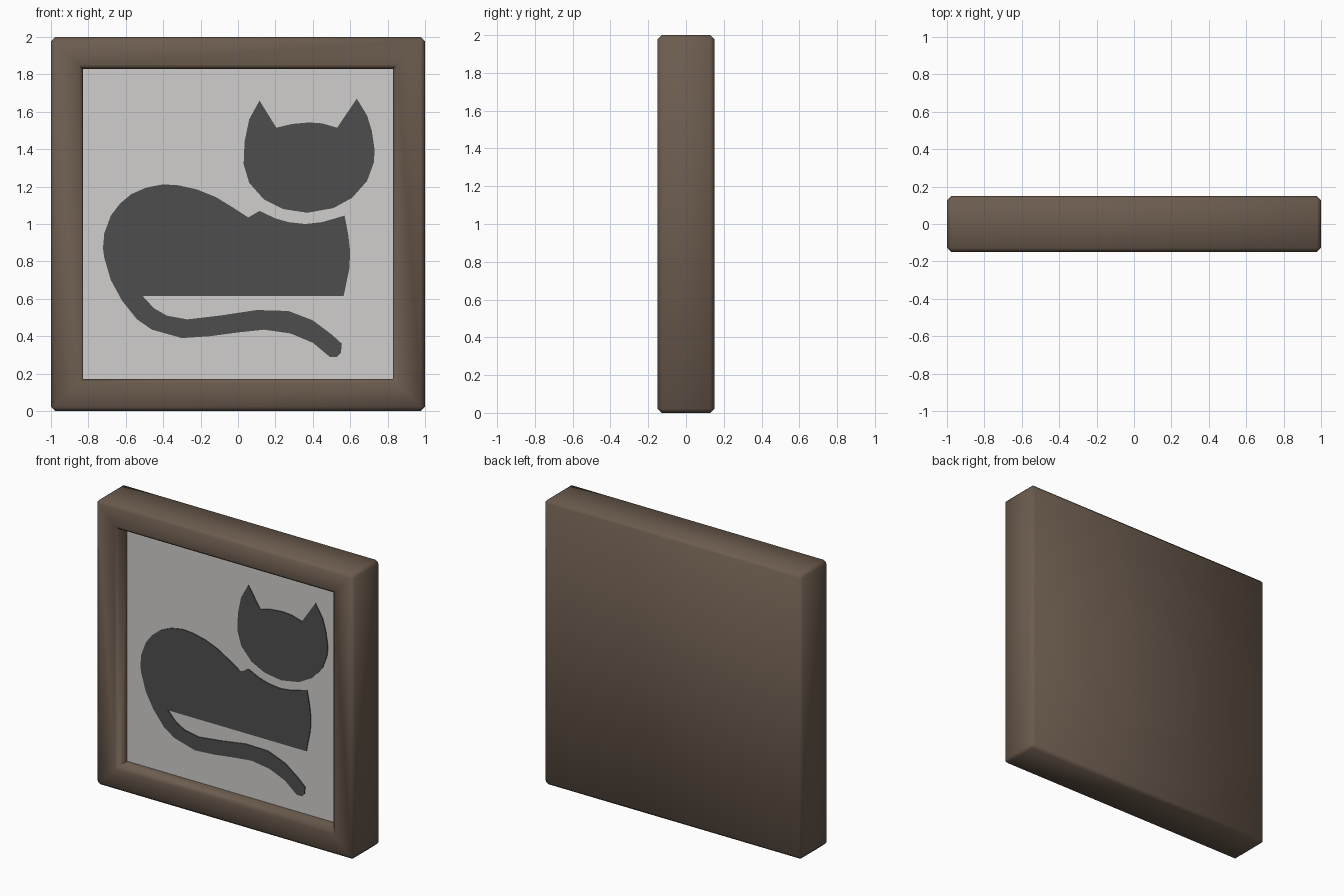
import bpy
import bmesh
import math
from mathutils import Matrix, Vector

if "Cube" in bpy.data.objects:
    bpy.data.objects.remove(bpy.data.objects["Cube"])


def material(name, rgb):
    m = bpy.data.materials.new(name)
    m.diffuse_color = (*rgb, 1.0)
    m.use_nodes = True
    m.node_tree.nodes["Principled BSDF"].inputs["Base Color"].default_value = m.diffuse_color
    return m


BROWN = material("brown wood", (0.150, 0.107, 0.077))
PALE = material("pale grey", (0.64, 0.625, 0.61))
DARK = material("dark grey", (0.076, 0.076, 0.076))


def finish(name, bm, mat):
    bmesh.ops.recalc_face_normals(bm, faces=bm.faces)
    mesh = bpy.data.meshes.new(name)
    bm.to_mesh(mesh)
    bm.free()
    mesh.materials.append(mat)
    ob = bpy.data.objects.new(name, mesh)
    bpy.context.collection.objects.link(ob)
    return ob


def box(size, centre):
    bm = bmesh.new()
    bmesh.ops.create_cube(bm, size=1.0,
                          matrix=Matrix.Translation(centre) @ Matrix.Diagonal((*size, 1.0)))
    return bm


def plate(name, outline, y_front, y_back, mat):
    """Thin flat shape from an x-z outline."""
    bm = bmesh.new()
    face = bm.faces.new([bm.verts.new((x, y_front, z)) for x, z in outline])
    ext = bmesh.ops.extrude_face_region(bm, geom=[face], use_keep_orig=True)
    verts = [g for g in ext["geom"] if isinstance(g, bmesh.types.BMVert)]
    bmesh.ops.translate(bm, verts=verts, vec=(0, y_back - y_front, 0))
    bmesh.ops.recalc_face_normals(bm, faces=bm.faces)
    bmesh.ops.triangulate(bm, faces=[f for f in bm.faces if len(f.verts) > 4])
    return finish(name, bm, mat)


# Frame: solid block with a square recess in the front, all rims bevelled
bm = box((2, 0.3, 2), (0, 0, 1))
bm.normal_update()
front = min(bm.faces, key=lambda f: f.calc_center_median().y)
bmesh.ops.inset_region(bm, faces=[front], thickness=0.17, use_even_offset=True)
floor = bmesh.ops.extrude_discrete_faces(bm, faces=[front])["faces"][0]
bmesh.ops.translate(bm, verts=floor.verts, vec=(0, 0.115, 0))
bm.normal_update()
rims = [e for e in bm.edges
        if e not in list(floor.edges)
        and len(e.link_faces) == 2 and e.calc_face_angle(0) > 1.0
        and not any(v in list(floor.verts) for v in e.verts)]
bmesh.ops.bevel(bm, geom=rims, offset=0.022, segments=1, profile=0.5, affect='EDGES')
frame = finish("frame", bm, BROWN)
bpy.context.view_layer.objects.active = frame
frame.select_set(True)
bpy.ops.object.shade_smooth_by_angle(angle=math.radians(60))
frame.select_set(False)

# Backing panel sitting in the recess
finish("backing_panel", box((1.66, 0.01, 1.66), (0, -0.04, 1)), PALE)

# Cat silhouette: body with tail, and separate head
body = [(0.055, 1.035), (0.115, 1.07), (0.2, 1.03), (0.27, 1.01), (0.36, 1.0),
        (0.45, 1.01), (0.57, 1.045), (0.59, 0.94), (0.6, 0.85), (0.595, 0.76),
        (0.565, 0.615), (-0.51, 0.615), (-0.45, 0.55), (-0.38, 0.51), (-0.27, 0.49),
        (-0.1, 0.51), (0.1, 0.54), (0.27, 0.535), (0.4, 0.485), (0.5, 0.41),
        (0.555, 0.36), (0.55, 0.31), (0.53, 0.29), (0.49, 0.29), (0.4, 0.365),
        (0.28, 0.415), (0.14, 0.435), (0.0, 0.42), (-0.15, 0.4), (-0.3, 0.39),
        (-0.46, 0.435), (-0.54, 0.49), (-0.62, 0.59), (-0.68, 0.7), (-0.715, 0.82),
        (-0.722, 0.87), (-0.715, 0.95), (-0.68, 1.045), (-0.63, 1.11), (-0.57, 1.16),
        (-0.49, 1.195), (-0.4, 1.212), (-0.32, 1.207), (-0.22, 1.185), (-0.12, 1.145),
        (-0.03, 1.09)]
head = [(0.115, 1.66), (0.205, 1.515), (0.29, 1.535), (0.38, 1.543), (0.45, 1.538),
        (0.53, 1.515), (0.635, 1.67), (0.69, 1.58), (0.715, 1.5), (0.73, 1.4),
        (0.727, 1.33), (0.69, 1.23), (0.61, 1.14), (0.51, 1.085), (0.37, 1.06),
        (0.24, 1.08), (0.14, 1.13), (0.06, 1.22), (0.03, 1.32), (0.035, 1.44),
        (0.06, 1.56)]
plate("cat_body", body, -0.051, -0.045, DARK)
plate("cat_head", head, -0.051, -0.045, DARK)
